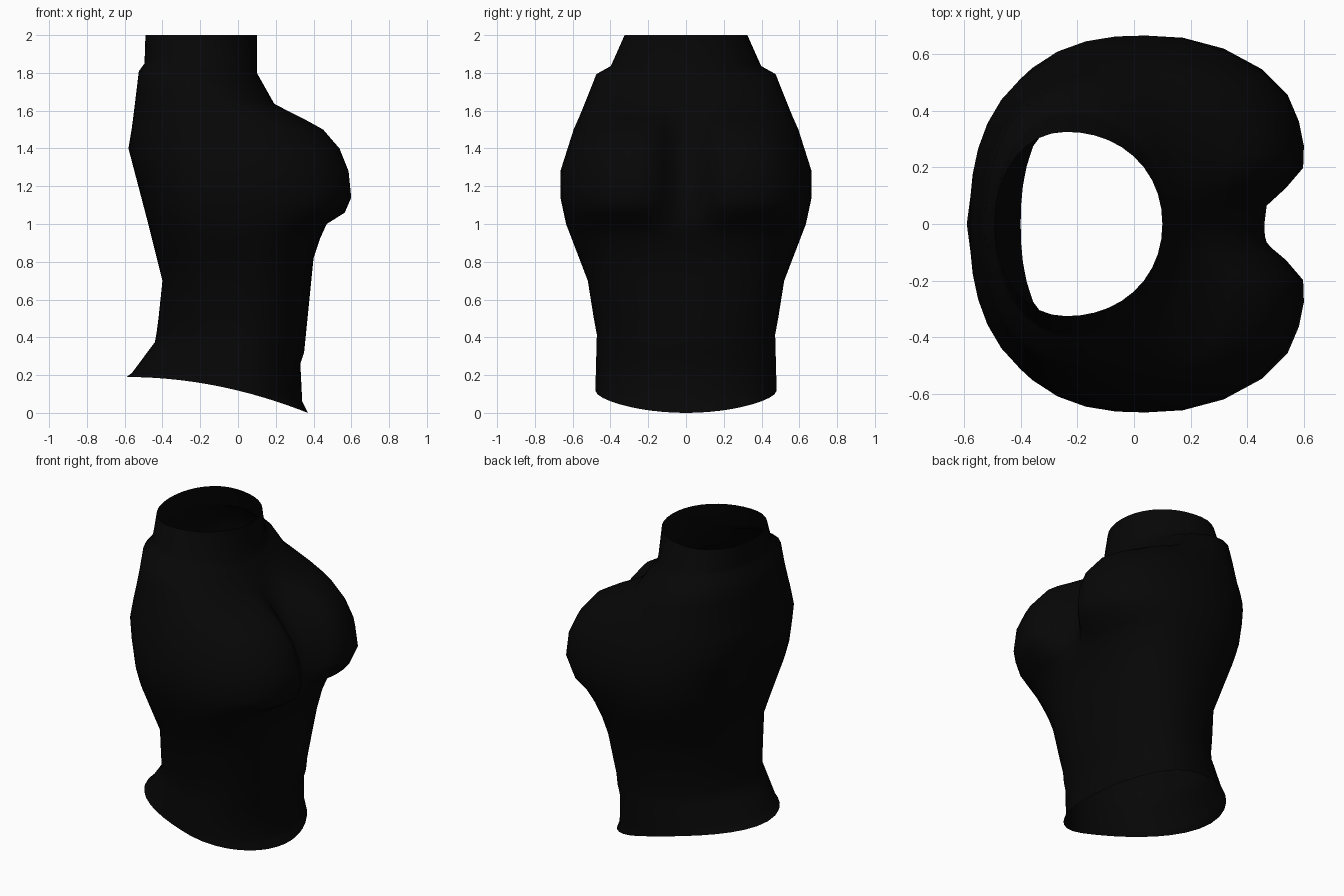
import bpy, bmesh, math

cube = bpy.data.objects.get("Cube")
if cube:
    bpy.data.objects.remove(cube, do_unlink=True)

SEGMENTS = 40

# Outline curves as (height, value), joined by straight runs
BACK = [(0, -.59), (.04, -.56), (.32, -.44), (.7, -.4), (1, -.475), (1.4, -.58),
        (1.73, -.525), (1.76, -.495), (2, -.49)]
FRONT = [(0, .37), (.06, .34), (.26, .33), (.32, .35), (.82, .4), (1, .46),
         (1.28, .41), (1.56, .235), (1.8, .1), (2, .1)]
HALF_WIDTH = [(0, .48), (.4, .472), (.7, .52), (1, .635), (1.14, .665),
              (1.28, .665), (1.5, .595), (1.73, .475), (1.76, .4), (2, .325)]
WIDEST_X = [(0, 0), (1, .04), (1.28, .04), (1.73, -.22), (2, -.24)]
BUST = [(1, .02), (1.06, .13), (1.14, .18), (1.28, .19), (1.4, .22),
        (1.5, .2), (1.56, .13), (1.64, 0)]
CURVES = (BACK, FRONT, HALF_WIDTH, WIDEST_X, BUST)


def value_at(curve, height):
    """Read a curve at a height; it is zero outside its range."""
    for (low, start), (high, end) in zip(curve, curve[1:]):
        if low <= height <= high:
            return start + (end - start) * (height - low) / (high - low)
    return 0


def fade(height, middle, reach):
    return max(0, 1 - abs(height - middle) / reach)


def lobe(y):
    """Steep toward the centre line, broad toward the side."""
    offset = abs(y) - .3
    return math.exp(-(offset / (.33 if offset > 0 else .2)) ** 4)


def outline(height):
    """One closed cross-section with a pair of soft lobes at the chest."""
    back, front, half, middle, bust = [value_at(c, height) for c in CURVES]
    square = 2.1 + .55 * fade(height, 1.1, .7) - .15 * fade(height, 0, .4)
    # The hem and the collar seam both rise toward the back
    back_rise = .19 * fade(height, 0, .45) + .09 * fade(height, 1.76, .24)
    for i in range(SEGMENTS):
        angle = math.tau * i / SEGMENTS
        c, s = math.cos(angle), math.sin(angle)
        depth = front - middle if c > 0 else middle - back
        radius = (abs(c / depth) ** square + abs(s / half) ** square) ** (-1 / square)
        x, y = middle + radius * c, radius * s
        toward_back = 1 - ((x - back) / (front - back)) ** 2
        if c > 0:
            x += bust * lobe(y) * min(1, 4 * c)
        yield x, y, height + back_rise * toward_back


# Sleeveless shell, open at the collar and the hem
bm = bmesh.new()
levels = sorted({point[0] for curve in CURVES for point in curve} | {.5, .92})
loops = [[bm.verts.new(p) for p in outline(level)] for level in levels]
for low, high in zip(loops, loops[1:]):
    for i in range(SEGMENTS):
        j = (i + 1) % SEGMENTS
        bm.faces.new((low[i], low[j], high[j], high[i]))
mesh = bpy.data.meshes.new("high_neck_top")
bm.to_mesh(mesh)
bm.free()
top = bpy.data.objects.new("high_neck_top", mesh)
bpy.context.collection.objects.link(top)

# Black cloth
black = (.002, .002, .002, 1)
cloth = bpy.data.materials.new("black_cloth")
cloth.use_nodes = True
cloth.diffuse_color = black
cloth.node_tree.nodes["Principled BSDF"].inputs["Base Color"].default_value = black
mesh.materials.append(cloth)

bpy.ops.object.select_all(action="DESELECT")
top.select_set(True)
bpy.context.view_layer.objects.active = top
bpy.ops.object.shade_smooth_by_angle(angle=math.radians(50))
